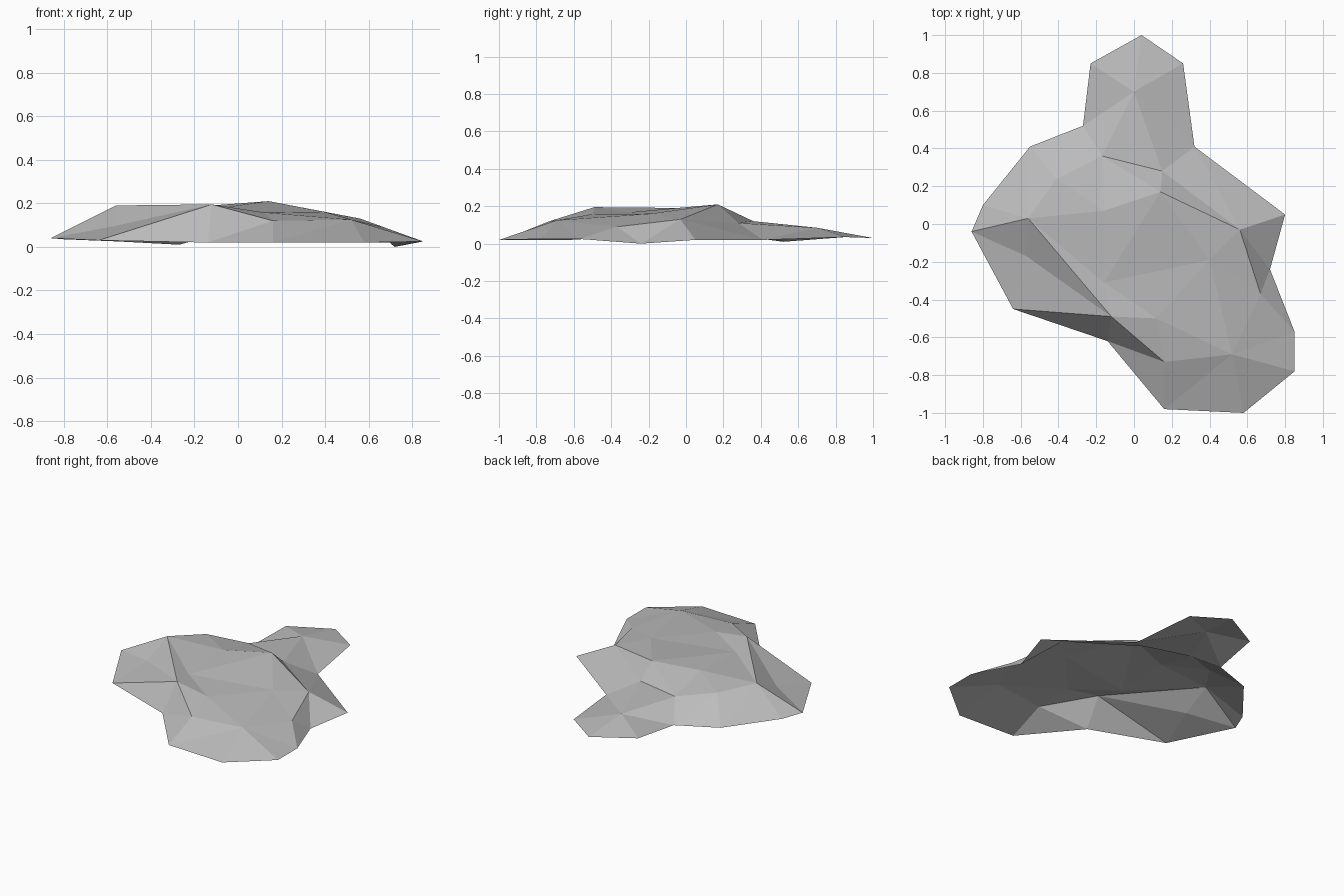
import bpy
import bmesh
from mathutils import Vector
from mathutils.geometry import delaunay_2d_cdt

cube = bpy.data.objects.get("Cube")
if cube:
    bpy.data.objects.remove(cube, do_unlink=True)

# Rock contour rings from the ground up, each point as (x, y, z)
base_ring = [
    (.04, 1, .03), (.26, .85, .035), (.32, .41, .02), (.8, .05, .02),
    (.72, -.24, 0), (.85, -.57, .025), (.85, -.78, .025), (.58, -1, .02),
    (.16, -.98, .02), (-.14, -.62, .02), (-.64, -.45, .03), (-.86, -.04, .04),
    (-.8, .1, .035), (-.55, .41, .025), (-.27, .52, .01), (-.23, .85, .035),
]
shoulder_ring = [
    (0, .7, .085), (.15, .28, .11), (.56, -.03, .13), (.67, -.37, .09),
    (.52, -.69, .125), (.16, -.73, .12), (-.12, -.49, .195), (-.57, -.17, .095),
    (-.56, .03, .19), (-.41, .24, .165), (-.17, .36, .12),
]
crown_ring = [
    (.14, .17, .21), (-.16, .07, .187), (-.16, -.31, .167),
    (.12, -.5, .158), (.4, -.19, .16),
]


def ring_edges(start, count):
    """Closed loop of edges over consecutive points."""
    return [(start + i, start + (i + 1) % count) for i in range(count)]


def make_material(name, colour):
    mat = bpy.data.materials.new(name)
    mat.use_nodes = True
    mat.diffuse_color = colour
    for node in mat.node_tree.nodes:
        if node.type == 'BSDF_PRINCIPLED':
            node.inputs["Base Color"].default_value = colour
            node.inputs["Roughness"].default_value = .9
    return mat


def make_rock(name, rings, ridges, material):
    """Open-bottomed faceted shell, triangulated between its contour rings."""
    points = [Vector(p) for ring in rings for p in ring]
    edges = []
    start = 0
    for ring in rings:
        edges += ring_edges(start, len(ring))
        start += len(ring)
    edges += [(points.index(Vector(a)), points.index(Vector(b))) for a, b in ridges]

    outline = list(reversed(range(len(rings[0]))))
    flat, _, faces, sources, _, _ = delaunay_2d_cdt(
        [p.xy for p in points], edges, [outline], 1, 1e-5)

    bm = bmesh.new()
    verts = [bm.verts.new((v.x, v.y, points[src[0]].z))
             for v, src in zip(flat, sources)]
    for face in faces:
        bm.faces.new([verts[i] for i in face])
    # Every facet looks outward and up
    bm.normal_update()
    for face in bm.faces:
        if face.normal.z < 0:
            face.normal_flip()
        face.smooth = False

    mesh = bpy.data.meshes.new(name)
    bm.to_mesh(mesh)
    bm.free()
    mesh.materials.append(material)
    obj = bpy.data.objects.new(name, mesh)
    bpy.context.collection.objects.link(obj)
    return obj


stone_grey = make_material("stone_grey", (.5, .5, .5, 1))

# Ridge running across the front left of the crown
front_ridge = (shoulder_ring[-3], shoulder_ring[6])
make_rock("flat_rock", [base_ring, shoulder_ring, crown_ring], [front_ridge], stone_grey)
